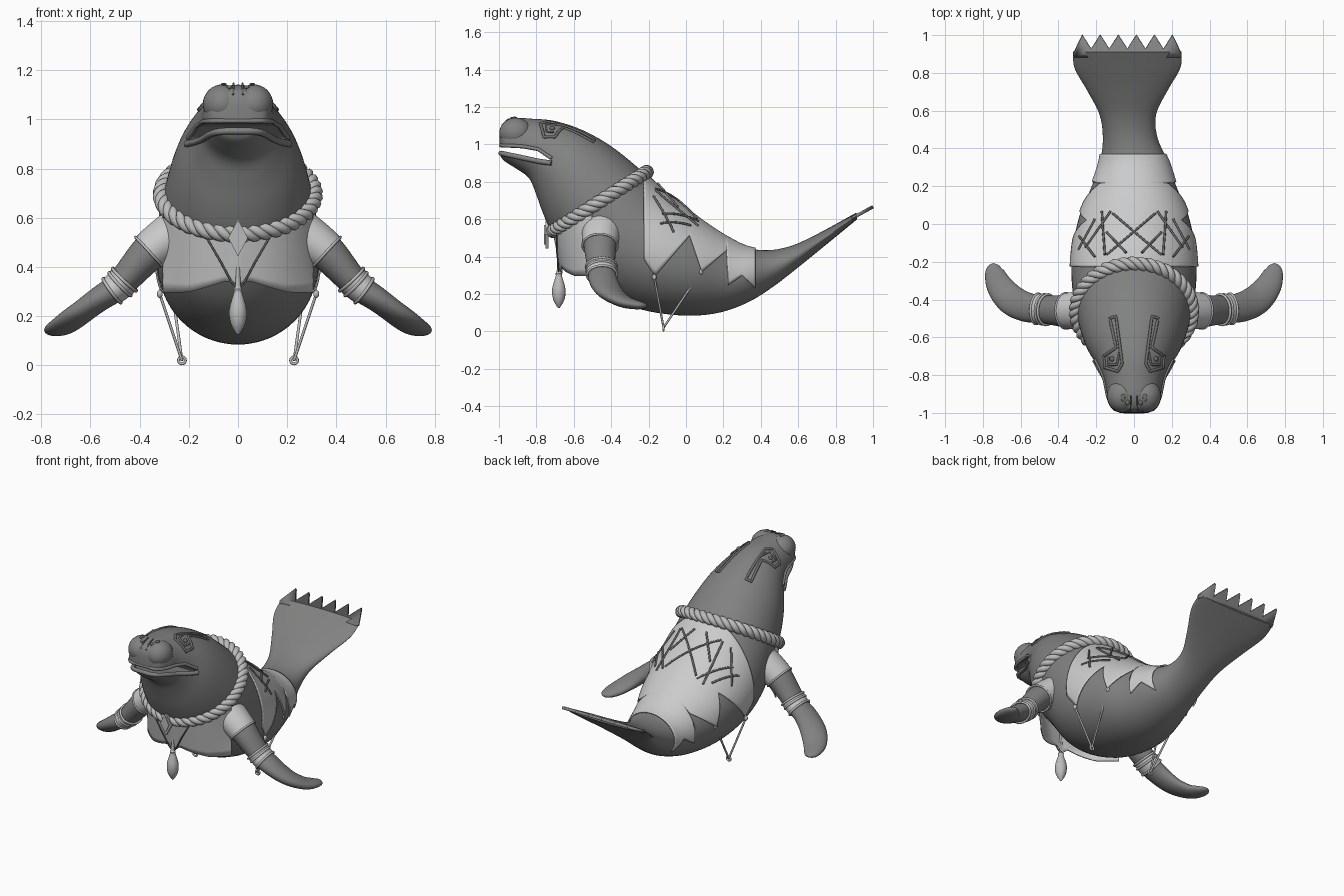
import bpy, bmesh, math
from mathutils import Vector as V
from mathutils.bvhtree import BVHTree

if "Cube" in bpy.data.objects:
    bpy.data.objects.remove(bpy.data.objects["Cube"])


def mat(name, g):
    m = bpy.data.materials.new(name)
    m.diffuse_color = (g, g, g * 0.99, 1)
    m.use_nodes = True
    m.node_tree.nodes["Principled BSDF"].inputs["Base Color"].default_value = m.diffuse_color
    return m


SKIN, CLOTH, ROPE, INK = mat("skin", .22), mat("cloth", .62), mat("rope", .5), mat("ink", .15)


def finish(ob, m, angle=40):
    ob.data.materials.append(m)
    bpy.ops.object.select_all(action='DESELECT')
    ob.select_set(True)
    bpy.context.view_layer.objects.active = ob
    bpy.ops.object.shade_smooth_by_angle(angle=math.radians(angle))
    return ob


def mesh(name, verts, faces, m, thick=0, angle=40):
    me = bpy.data.meshes.new(name)
    me.from_pydata([tuple(v) for v in verts], [], faces)
    bm = bmesh.new()
    bm.from_mesh(me)
    bmesh.ops.recalc_face_normals(bm, faces=bm.faces)
    bm.to_mesh(me)
    bm.free()
    ob = bpy.data.objects.new(name, me)
    bpy.context.collection.objects.link(ob)
    if thick:
        md = ob.modifiers.new("thick", 'SOLIDIFY')
        md.thickness, md.offset = thick, 0
    return finish(ob, m, angle)


def loft(name, rings, m, closed=True, thick=0, angle=40):
    n = len(rings[0])
    verts = [p for r in rings for p in r]
    faces = [(i*n+j, i*n+(j+1) % n, (i+1)*n+(j+1) % n, (i+1)*n+j)
             for i in range(len(rings)-1) for j in range(n if closed else n-1)]
    if closed:
        faces += [tuple(range(n)), tuple(range(len(verts)-n, len(verts)))]
    return mesh(name, verts, faces, m, thick, angle)


def tube(name, pts, r, m, cyclic=False):
    cu = bpy.data.curves.new(name, 'CURVE')
    cu.dimensions, cu.bevel_depth, cu.bevel_resolution, cu.use_fill_caps = '3D', r, 2, True
    sp = cu.splines.new('POLY')
    sp.points.add(len(pts)-1)
    for q, p in zip(sp.points, pts):
        q.co = (*p, 1)
    sp.use_cyclic_u = cyclic
    ob = bpy.data.objects.new(name, cu)
    bpy.context.collection.objects.link(ob)
    bpy.ops.object.select_all(action='DESELECT')
    ob.select_set(True)
    bpy.context.view_layer.objects.active = ob
    bpy.ops.object.convert(target='MESH')
    return finish(bpy.context.object, m, 60)


def ball(name, loc, scale, m):
    bpy.ops.mesh.primitive_uv_sphere_add(segments=32, ring_count=16, location=loc)
    ob = bpy.context.object
    ob.name, ob.scale = name, scale
    return finish(ob, m)


def smooth(keys, sub):
    """Catmull-Rom through rows of numbers."""
    out = []
    for i in range(len(keys)-1):
        a, b, c, d = (keys[max(0, min(len(keys)-1, i+k))] for k in (-1, 0, 1, 2))
        for s in range(sub):
            t = s/sub
            out.append([.5*(2*q+(r-p)*t+(2*p-5*q+4*r-w)*t*t+(3*q-p-3*r+w)*t**3)
                        for p, q, r, w in zip(a, b, c, d)])
    return out + [list(keys[-1])]


def lerp_at(table, y):
    for (a, p), (b, q) in zip(table, table[1:]):
        if y <= b:
            return p + (q-p)*(y-a)/(b-a)
    return table[-1][1]


# body: top y,z / bottom y,z / half width / x shift
stations = [(-.997, 1.06, -.997, .95, .03, 0), (-.99, 1.09, -.99, .935, .075, 0), (-.97, 1.12, -.97, .91, .115, 0),
            (-.91, 1.14, -.91, .872, .14, 0), (-.82, 1.137, -.84, .82, .155, 0), (-.7, 1.125, -.8, .73, .19, 0),
            (-.55, 1.075, -.76, .62, .245, 0), (-.4, .99, -.71, .52, .282, 0), (-.25, .87, -.62, .41, .31, 0),
            (-.12, .75, -.48, .24, .33, 0), (0, .655, -.28, .13, .325, 0), (.12, .565, -.05, .087, .29, 0),
            (.24, .49, .15, .095, .225, 0), (.34, .445, .32, .15, .18, 0), (.45, .435, .46, .235, .145, -.02),
            (.57, .46, .59, .335, .15, -.033), (.7, .52, .72, .44, .215, -.035), (.82, .585, .83, .53, .28, -.035),
            (.91, .635, .915, .6, .287, -.035)]
rings = []
for yt, zt, yb, zb, w, xo in smooth(stations, 5):
    c, h = V((xo, (yt+yb)/2, (zt+zb)/2)), V((0, (yt-yb)/2, (zt-zb)/2))
    rings.append([c + h*math.cos(a) + V((w*math.sin(a), 0, 0)) for a in (k*math.tau/64 for k in range(64))])
body = loft("body", rings, SKIN)
bvh = BVHTree.FromPolygons([v.co for v in body.data.vertices], [tuple(p.vertices) for p in body.data.polygons])


def cast(o, d, off=0.):
    d = V(d).normalized()
    hit = bvh.ray_cast(V(o), d)
    p = hit[0] if hit[0] else V(o)
    n = hit[1] if hit[0] else V((0, 0, 1))
    return p + n*off*(1 if n.dot(p-V((0, p.y, p.z-.1))) > 0 else -1)


def drape(name, pts, r, off, m, cyclic=False):
    """Tube laid on the body from above."""
    line = []
    ends = pts + pts[:1] if cyclic else pts
    for (x0, y0), (x1, y1) in zip(ends, ends[1:]):
        line += [cast((x0+(x1-x0)*k/8, y0+(y1-y0)*k/8, 2), (0, 0, -1), off) for k in range(8)]
    if not cyclic:
        line.append(cast((*pts[-1], 2), (0, 0, -1), off))
    return tube(name, line, r, m, cyclic)


# open mouth
upper = [(-1.1, .998), (-.88, .99), (-.78, .972), (-.725, .925)]
lower = [(-1.1, .975), (-.88, .93), (-.78, .908), (-.715, .9)]
prof = upper + lower[::-1]
cut = loft("mouth_cutter", [[V((x, y, z)) for y, z in prof] for x in (-.4, .4)], SKIN)
md = body.modifiers.new("mouth", 'BOOLEAN')
md.object, md.operation, md.solver = cut, 'DIFFERENCE', 'EXACT'
bpy.context.view_layer.objects.active = body
bpy.ops.object.modifier_apply(modifier="mouth")
bpy.data.objects.remove(cut)
finish(body, SKIN)
for name, table, r in (("upper_lip", upper, .010), ("lower_lip", lower, .014)):
    half = [cast((0, y, lerp_at(table, y)), (1, 0, 0)) for y in
            (-.718, -.75, -.79, -.83, -.87, -.91, -.94, -.965, -.98, -.99)]
    tube(name, half + [V((-p.x, p.y, p.z)) for p in half[::-1]], r, SKIN)

# tail fringe with pointed teeth
xs = [-.322+.0478*k for k in range(13)]
tip = [(x, (1.0 if k % 2 else .925)) for k, x in enumerate(xs)]
tip[0], tip[-1] = (-.322, .9), (.252, .9)
edge = [(x, .885) for x in (.245, -.315)]
mesh("tail_fringe", [V((x, y, .612+.55*(y-.9))) for x, y in tip + edge], [tuple(range(15))], SKIN, .018)

# draped saddle cloth with jagged hem
hem = [(-.22, .38), (-.165, .3), (.02, .51), (.085, .32), (.218, .43), (.225, .25), (.3, .3), (.37, .235)]
rows = []
ys = sorted(set([-.225+.595*k/60 for k in range(61)] + [.02, .085, .218, .225, .3]))
for y in ys:
    top = cast((0, y, 2), (0, 0, -1)).z
    bot = cast((0, y, -1), (0, 0, 1)).z
    zc, goal, lo, hi = (top+bot)/2, lerp_at(hem, y), 0, math.pi
    ray = lambda t: cast((0, y, zc), (math.sin(t), 0, math.cos(t)))
    for _ in range(16):
        mid = (lo+hi)/2
        lo, hi = (mid, hi) if ray(mid).z > goal else (lo, mid)
    rows.append([ray(lo*k/20) + V((math.sin(lo*k/20), 0, math.cos(lo*k/20)))*.006 for k in range(-20, 21)])
loft("saddle_cloth", rows, CLOTH, False, .008)

# crossed stitches on the saddle
drape("stitch", [(-.11, .05), (.14, -.17)], .006, .012, INK)
drape("stitch", [(.11, .05), (-.14, -.17)], .006, .012, INK)
for s in (-1, 1):
    for a, b in (((.165, .06), (.15, -.17)), ((.12, .06), (.25, -.13)), ((.28, -.07), (.2, -.18)),
                 ((.285, -.14), (.2, .02)), ((.04, -.16), (.14, -.05))):
        drape("stitch", [(s*a[0], a[1]), (s*b[0], b[1])], .006, .012, INK)

# twisted rope collar
C, ru, rv = V((0, -.46, .695)), .308, V((0, .25, .158))
nrm = V((1, 0, 0)).cross(rv).normalized()
ringpt = lambda a: C + V((ru*math.sin(a), 0, 0)) + rv*math.cos(a)
for k in range(3):
    pts = []
    for i in range(360):
        a = i*math.tau/360
        p, w = ringpt(a), 14*a + k*math.tau/3
        pts.append(p + (p-C).normalized()*.019*math.cos(w) + nrm*.019*math.sin(w))
    tube("rope_strand", pts, .0195, ROPE, True)

# hanging bib and its cords
rows = []
for i in range(9):
    t, row = i/8, []
    for k in range(-24, 25):
        p = ringpt(math.pi + math.radians(80)*k/24)
        x = abs(p.x)
        zb = lerp_at([(0, .31), (.04, .345), (.12, .32), (.2, .298), (.32, .295)], x)
        e = V((p.x, -.665+.17*(x/.31)**2, zb))
        row.append(p.lerp(e, t))
    rows.append(row)
loft("bib", rows, CLOTH, False, .008)
for s in (-1, 1):
    tube("bib_cord", [(s*.14, -.69, .54), (s*.07, -.69, .42), (s*.03, -.682, .345), (0, -.68, .31)], .004, INK)

# diamond ornament and tassel
for nm, w, h, y0, y1 in (("diamond_frame", .04, .075, -.735, -.752), ("diamond_centre", .026, .052, -.75, -.758)):
    loft(nm, [[V((x*w, y, .518+z*h)) for x, z in ((0, 1), (1, 0), (0, -1), (-1, 0))] for y in (y0, y1)], ROPE, angle=20)
bead = smooth([(.005, .52), (.008, .4), (.011, .325), (.018, .31), (.016, .3), (.02, .285), (.036, .225),
               (.03, .17), (.008, .13), (.002, .125)], 3)
loft("tassel", [[V((r*math.cos(a), -.68+r*math.sin(a), z)) for a in (j*math.tau/16 for j in range(16))]
                for r, z in bead], ROPE)

# flippers: x, y, z, half width, half thickness
fl = smooth([(.25, -.45, .54, .1, .09), (.36, -.46, .46, .087, .076), (.48, -.452, .33, .074, .058),
             (.57, -.44, .265, .078, .05), (.65, -.40, .205, .08, .042), (.71, -.33, .16, .07, .033),
             (.738, -.26, .142, .052, .024), (.742, -.222, .138, .03, .014), (.742, -.208, .137, .004, .004)], 6)


def flip_rings(i0, i1, grow, s):
    out = []
    for i in range(i0, i1+1):
        x, y, z, w, h = fl[i]
        t = (V(fl[min(i+1, len(fl)-1)][:3]) - V(fl[max(i-1, 0)][:3])).normalized()
        u = V((0, 0, 1)).cross(t).normalized()
        n = t.cross(u)
        ps = [V((x, y, z)) + u*(w+grow)*math.cos(a) + n*(h+grow)*math.sin(a)
              for a in (k*math.tau/32 for k in range(32))]
        out.append([V((s*p.x, p.y, p.z)) for p in ps])
    return out


for s in (-1, 1):
    loft("flipper", flip_rings(0, len(fl)-1, 0, s), SKIN)
    loft("sleeve", flip_rings(0, 6, .007, s), CLOTH)
    tube("sleeve_hem", flip_rings(6, 6, .007, s)[0], .006, ROPE, True)
    loft("armband", flip_rings(11, 14, .006, s), CLOTH)
    for i in (11, 12, 14):
        tube("armband_ring", flip_rings(i, i, .006, s)[0], .007, ROPE, True)

    # whisker pad, nostril and brow lines
    ball("muzzle_pad", (s*.063, -.91, 1.062), (.08, .088, .08), SKIN)
    ball("nostril", (s*.035, -.945, 1.13), (.012, .014, .008), INK)
    tube("nose_line", [(s*.018, -.91, 1.146), (s*.018, -.955, 1.13), (s*.02, -.985, 1.1)], .004, INK)
    ball("whisker_mark", (s*.058, -.92, 1.142), (.012, .02, .006), INK)

    # angular eye outline with a small eye
    eye = [(.095, -.49), (.127, -.50), (.094, -.655), (.158, -.70), (.153, -.76), (.085, -.78), (.062, -.74)]
    drape("eye_outline", [(s*x, y) for x, y in eye], .008, .001, INK, True)
    drape("eye_fold", [(s*.075, -.67), (s*.09, -.745), (s*.135, -.745), (s*.135, -.705)], .006, .001, INK)
    ball("eye", cast((s*.115, -.715, 2), (0, 0, -1)), (.014, .014, .012), INK)

    # hanging side cords with knobs and a ring
    foot = V((s*.228, -.12, .02))
    for p in (V((s*.318, -.17, .29)), V((s*.27, .08, .32))):
        tube("side_cord", [p, foot], .006, ROPE)
        ball("cord_knob", p, (.012, .012, .016), ROPE)
    tube("cord_ring", [foot + V((.014*math.cos(a), 0, .014*math.sin(a)))
                       for a in (k*math.tau/16 for k in range(16))], .006, ROPE, True)
